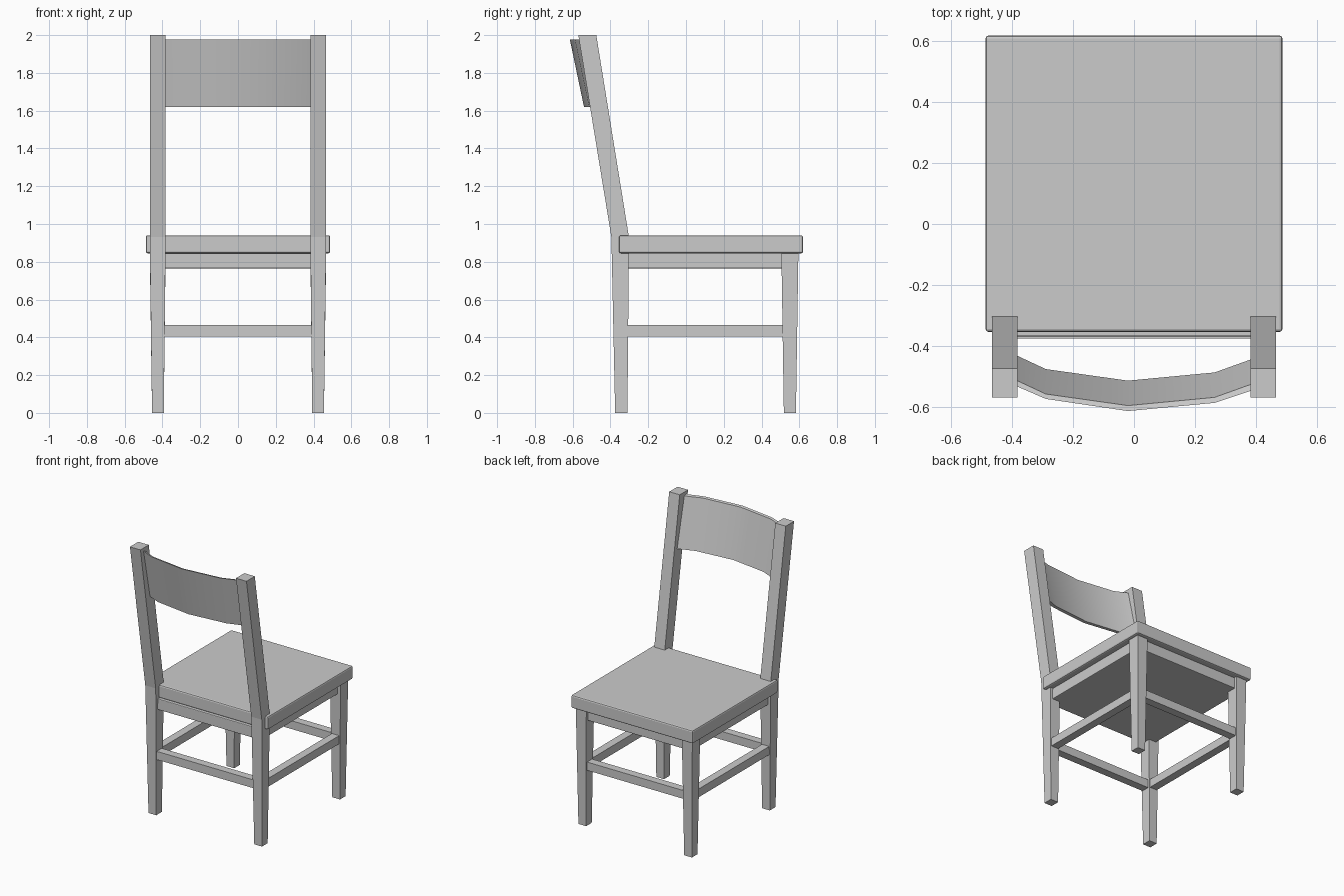
import bpy, bmesh

if "Cube" in bpy.data.objects:
    bpy.data.objects.remove(bpy.data.objects["Cube"])


def make(name, verts, faces, bevel=0):
    me = bpy.data.meshes.new(name)
    me.from_pydata(verts, [], faces)
    bm = bmesh.new()
    bm.from_mesh(me)
    bmesh.ops.recalc_face_normals(bm, faces=bm.faces)
    bm.to_mesh(me)
    bm.free()
    ob = bpy.data.objects.new(name, me)
    bpy.context.collection.objects.link(ob)
    if bevel:
        m = ob.modifiers.new("bevel", 'BEVEL')
        m.width = bevel
        m.segments = 2
    return ob


def loft(name, rings, bevel=0):
    """Skin a list of equal-length rings and cap both ends."""
    n = len(rings[0])
    verts = [v for r in rings for v in r]
    faces = [[k * n + i, k * n + (i + 1) % n, (k + 1) * n + (i + 1) % n, (k + 1) * n + i]
             for k in range(len(rings) - 1) for i in range(n)]
    faces += [list(range(n)), list(range(len(verts) - n, len(verts)))]
    return make(name, verts, faces, bevel)


def rect(x0, x1, y0, y1, z):
    return [(x0, y0, z), (x1, y0, z), (x1, y1, z), (x0, y1, z)]


def box(name, x, y, z, bevel=0):
    return loft(name, [rect(*x, *y, z[0]), rect(*x, *y, z[1])], bevel)


# Seat and the apron block below it
box("seat", (-.488, .488), (-.355, .62), (.845, .94), .01)
box("apron", (-.445, .445), (-.37, .575), (.765, .845), .005)

# Legs, tapered to the floor; back legs run up into leaning posts
for s, side in ((-1, "left"), (1, "right")):
    foot, top = sorted((s * .393, s * .455)), sorted((s * .383, s * .467))
    loft(side + "_front_leg", [rect(*foot, .518, .582, 0), rect(*top, .505, .595, .85)])
    loft(side + "_back_leg", [rect(*foot, -.375, -.31, 0), rect(*top, -.395, -.302, .93),
                              rect(*top, -.57, -.475, 2)])
    # Side stretchers
    box(side + "_stretcher", sorted((s * .395, s * .453)), (-.33, .53), (.405, .465))

# Front and back stretchers
for name, y in (("back", -.347), ("front", .55)):
    box(name + "_stretcher", (-.41, .41), (y - .029, y + .029), (.405, .465))

# Curved, leaning back slat: top-edge points x, front y, back y
path = [(-.41, -.503, -.523), (-.29, -.559, -.575), (-.02, -.597, -.615),
        (.265, -.57, -.588), (.41, -.518, -.54)]
slat = loft("back_slat", [[(x, f, 1.972), (x, b, 1.977), (x, b + .075, 1.62), (x, f + .082, 1.62)]
                          for x, f, b in path])
bpy.context.view_layer.objects.active = slat
slat.select_set(True)
bpy.ops.object.shade_smooth_by_angle()
